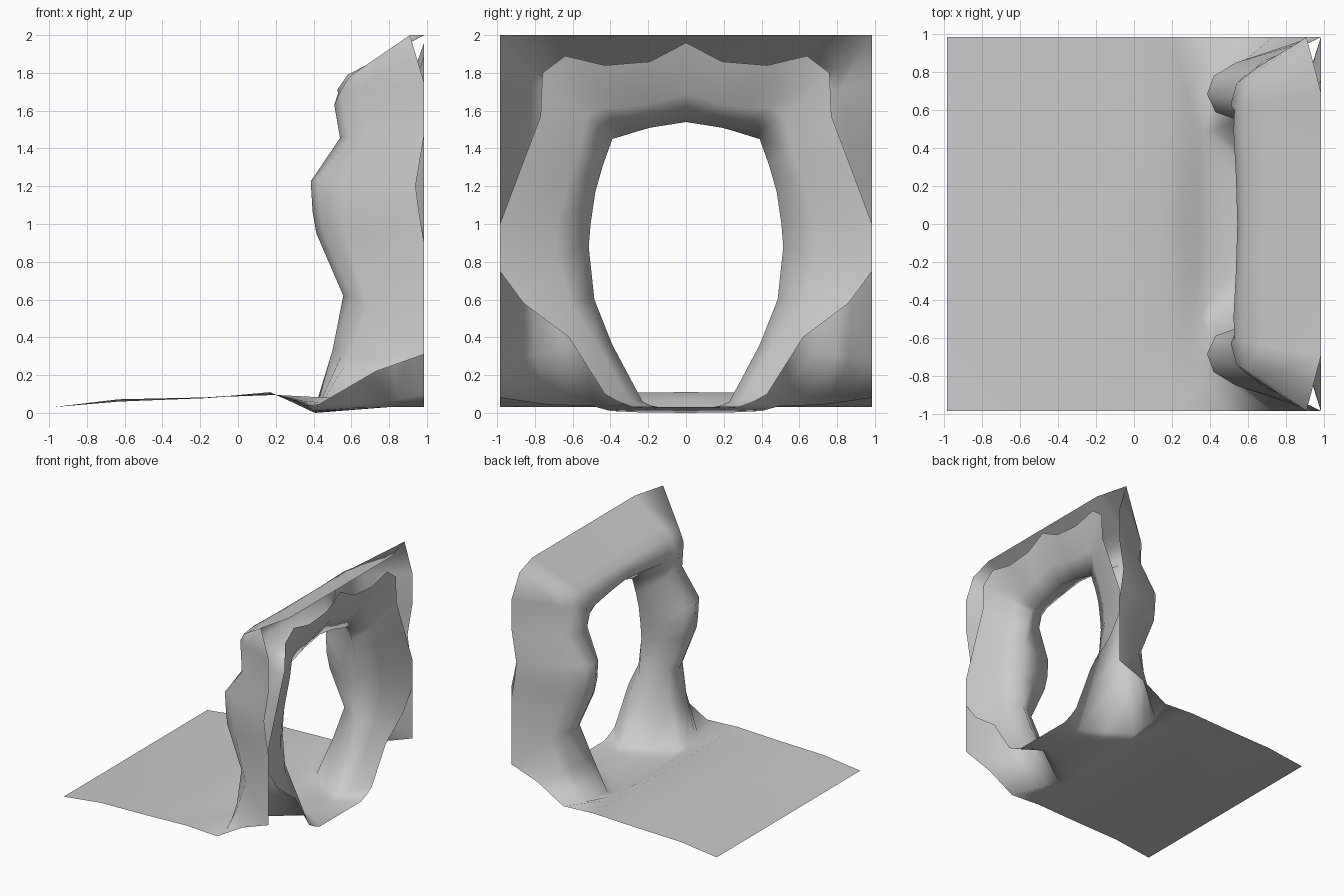
import bpy, bmesh
from mathutils import Vector

if "Cube" in bpy.data.objects:
    bpy.data.objects.remove(bpy.data.objects["Cube"])

E = .985  # half width of the tile

# Half loops (y >= 0) around the opening, from bottom centre to top centre
back_yz = [(0, .03), (.28, .03), (.36, .06), (.43, .10), (.62, .40), (.86, .58), (E, .75),
           (E, 1.0), (.88, 1.28), (.77, 1.57), (.76, 1.80), (.64, 1.89), (.43, 1.84),
           (.19, 1.86), (0, 1.96)]
throat_yz = [(0, .03), (.14, .03), (.19, .04), (.23, .06), (.39, .36), (.485, .60), (.515, .88),
             (.505, 1.0), (.48, 1.17), (.44, 1.31), (.39, 1.45), (.34, 1.465), (.26, 1.49),
             (.19, 1.51), (0, 1.54)]
face = [(.41, 0, 0), (.40, .25, .003), (.40, .40, .01), (.41, .49, .035), (.53, .54, .35),
        (.595, .61, .62), (.46, .60, .93), (.44, .59, 1.05), (.43, .59, 1.21), (.57, .54, 1.45),
        (.56, .52, 1.56), (.55, .46, 1.61), (.55, .36, 1.63), (.565, .2, 1.64), (.58, 0, 1.65)]
shoulder = [(.28, 0, .06), (.28, .27, .06), (.31, .58, .06), (.43, .74, .045), (.55, .80, .31),
            (.60, .81, .62), (.45, .79, .97), (.43, .78, 1.08), (.42, .78, 1.24), (.59, .79, 1.46),
            (.54, .74, 1.70), (.59, .76, 1.78), (.58, .62, 1.79), (.59, .3, 1.79), (.59, 0, 1.79)]
border = [(.17, 0, .11), (.18, .45, .105), (.2, E, .095), (.49, E, .08), (.73, E, .22),
          (E, E, .31), (E, E, .90), (.96, E, 1.05), (.94, E, 1.2), (E, E, 1.47),
          (E, E, 1.75), (.91, E, 2), (E, .70, 2), (E, .3, 2), (E, 0, 2)]

back = [Vector((E, y, z)) for y, z in back_yz]
throat = [Vector((.79, y, z)) for y, z in throat_yz]
face, shoulder, border = ([Vector(p) for p in r] for r in (face, shoulder, border))


def between(a, b, t, push):
    """Row between two rows, pushed out by a vector on the rock columns only."""
    return [p.lerp(q, t) + (Vector(push) if 3 < i < 11 or (i > 10 and push[1] == 0) else Vector())
            for i, (p, q) in enumerate(zip(a, b))]


flare = between(throat, back, .36, (.03, 0, 0))
lip = between(throat, face, .5, (0, 0, 0))
ridge = between(face, shoulder, .5, (-.04, 0, 0))
side = between(shoulder, border, .22, (0, .025, 0))

bm = bmesh.new()


def add_row(points):
    return [bm.verts.new(p) for p in points]


def bridge(a, b):
    for i in range(len(a) - 1):
        bm.faces.new((a[i], a[i + 1], b[i + 1], b[i]))


# Arch shell: back edge, tunnel, front face, outer border
rows = [add_row(r) for r in (back, flare, throat, lip, face, ridge, shoulder, side, border)]
for a, b in zip(rows, rows[1:]):
    bridge(a, b)

# Ground sheet running forward from the arch
prev = rows[-1][:3]
for x, z, dip in ((-.17, .082, .004), (-.63, .072, .012), (-E, .03, 0)):
    row = add_row([(x, 0, z - dip), (x, .45, z - dip), (x, E, z)])
    bridge(prev, row)
    prev = row

bmesh.ops.recalc_face_normals(bm, faces=bm.faces)
bm.faces.ensure_lookup_table()
if bm.faces[-1].normal.z < 0:
    bmesh.ops.reverse_faces(bm, faces=bm.faces)
for f in bm.faces:
    f.smooth = True

mesh = bpy.data.meshes.new("rock_arch")
bm.to_mesh(mesh)
bm.free()
obj = bpy.data.objects.new("rock_arch", mesh)
bpy.context.collection.objects.link(obj)

# Mirror to the other side
mod = obj.modifiers.new("mirror", 'MIRROR')
mod.use_axis = (False, True, False)
mod.merge_threshold = .001
